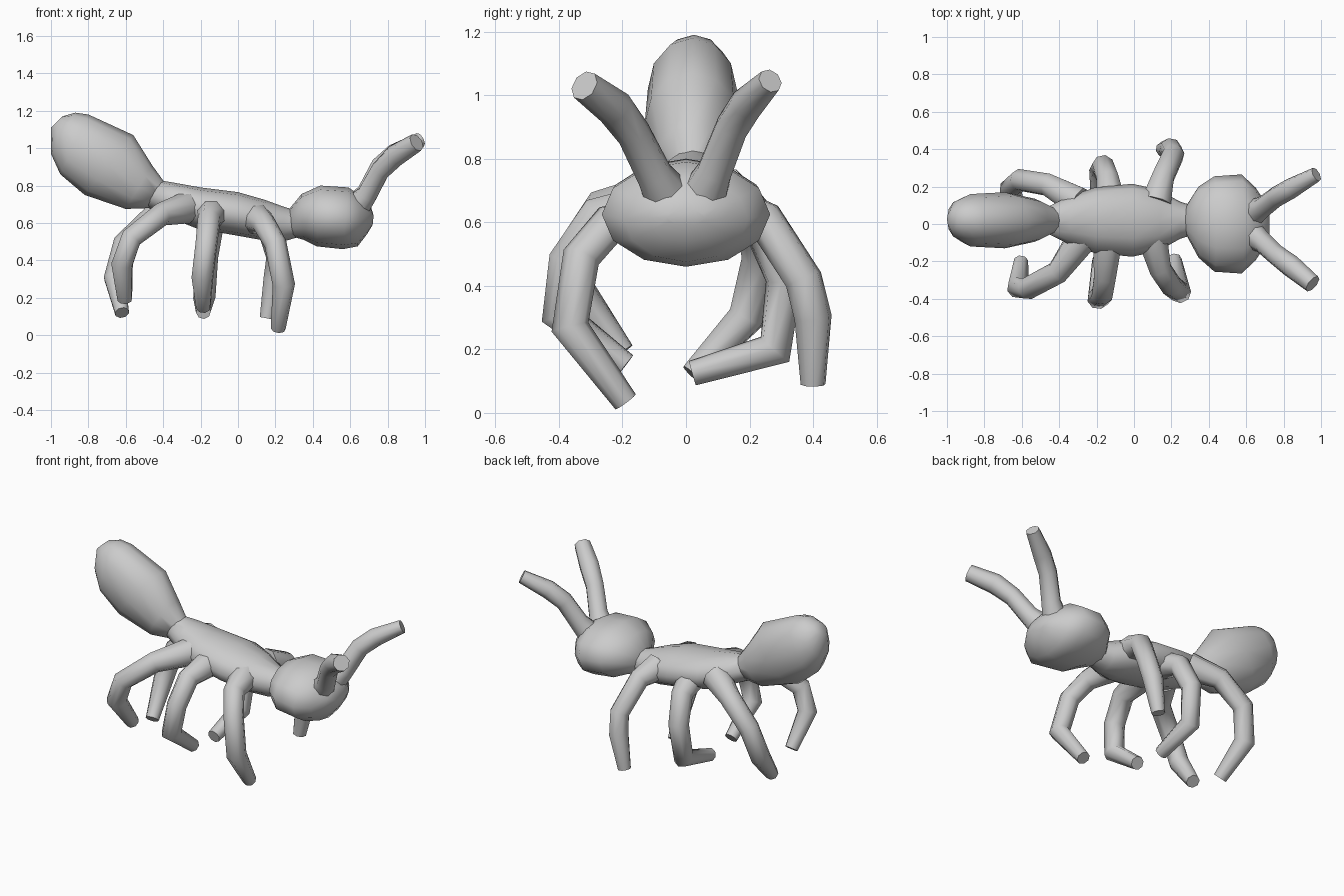
import bpy, bmesh, math
from mathutils import Vector

if "Cube" in bpy.data.objects:
    bpy.data.objects.remove(bpy.data.objects["Cube"])


def skin(name, rings, angle=65):
    """Join a list of vertex rings into a closed, smooth-shaded object."""
    bm = bmesh.new()
    loops = [[bm.verts.new(p) for p in r] for r in rings]
    n = len(loops[0])
    for a, b in zip(loops, loops[1:]):
        for i in range(n):
            j = (i + 1) % n
            bm.faces.new((a[i], a[j], b[j], b[i]))
    bm.faces.new(loops[0])
    bm.faces.new(loops[-1])
    bmesh.ops.recalc_face_normals(bm, faces=bm.faces)
    me = bpy.data.meshes.new(name)
    bm.to_mesh(me)
    bm.free()
    ob = bpy.data.objects.new(name, me)
    bpy.context.collection.objects.link(ob)
    bpy.ops.object.select_all(action='DESELECT')
    ob.select_set(True)
    bpy.context.view_layer.objects.active = ob
    bpy.ops.object.shade_smooth_by_angle(angle=math.radians(angle))
    return ob


def body(name, sections, n=12):
    """Sections: top x, top z, bottom x, bottom z, centre y, half width."""
    rings = []
    for xt, zt, xb, zb, y, w in sections:
        c = Vector(((xt + xb) / 2, y, (zt + zb) / 2))
        up = Vector(((xt - xb) / 2, 0, (zt - zb) / 2))
        rings.append([c + up * math.cos(t) + Vector((0, w * math.sin(t), 0))
                      for t in (2 * math.pi * i / n for i in range(n))])
    return skin(name, rings)


def limb(name, path, radii, n=8):
    """Tube through the path points, with mitred rings at the joints."""
    pts = [Vector(p) for p in path]
    dirs = [(b - a).normalized() for a, b in zip(pts, pts[1:])]
    prev = dirs[0]
    u = prev.orthogonal().normalized()
    rings = []
    for i, (p, r) in enumerate(zip(pts, radii)):
        t = (dirs[max(i - 1, 0)] + dirs[min(i, len(dirs) - 1)]).normalized()
        u = prev.rotation_difference(t) @ u
        prev = t
        v = t.cross(u)
        rings.append([p + r * (u * math.cos(a) + v * math.sin(a))
                      for a in (2 * math.pi * (k + .5) / n for k in range(n))])
    return skin(name, rings)


# Body segments
body("abdomen", [
    (-.38, .80, -.46, .68, .02, .06), (-.46, .91, -.60, .675, .02, .115),
    (-.56, 1.07, -.82, .75, .02, .15), (-.80, 1.18, -.95, .86, .02, .14),
    (-.87, 1.19, -1.0, .97, .025, .105), (-.94, 1.17, -1.0, 1.11, .025, .05)])
body("thorax", [
    (-.43, .83, -.50, .69, .02, .07), (-.34, .815, -.37, .63, .02, .125),
    (-.20, .79, -.22, .57, .02, .175), (0, .765, -.02, .535, .02, .195),
    (.14, .725, .12, .51, .02, .165), (.25, .685, .24, .50, .02, .10),
    (.34, .66, .34, .53, .02, .07)])
body("head", [
    (.27, .67, .28, .53, .02, .07), (.34, .755, .35, .51, .01, .19),
    (.44, .80, .42, .475, 0, .255), (.59, .79, .56, .46, 0, .265),
    (.66, .745, .64, .475, 0, .195), (.71, .69, .69, .54, 0, .12),
    (.725, .64, .72, .59, 0, .06)])

# Antennae
limb("left_antenna", [(.62, .05, .67), (.69, .09, .76), (.76, .145, .90),
                      (.84, .19, .97), (.975, .265, 1.045)],
     [.08, .058, .055, .055, .04])
limb("right_antenna", [(.62, -.05, .67), (.69, -.10, .75), (.76, -.165, .88),
                       (.84, -.225, .96), (.955, -.32, 1.03)],
     [.08, .058, .055, .06, .05])

# Legs: hip, upper joint, knee, shin, foot
legs = {
    "front_left_leg": [(.12, .12, .64), (.155, .25, .605), (.21, .37, .42),
                       (.195, .40, .30), (.155, .40, .09)],
    "front_right_leg": [(.10, -.08, .62), (.14, -.24, .595), (.20, -.33, .49),
                        (.245, -.365, .27), (.215, -.19, .035)],
    "middle_left_leg": [(-.12, .10, .64), (-.14, .24, .58), (-.165, .31, .42),
                        (-.18, .28, .20), (-.185, .02, .125)],
    "middle_right_leg": [(-.14, -.08, .65), (-.155, -.28, .62), (-.17, -.375, .48),
                         (-.19, -.40, .31), (-.185, -.19, .15)],
    "rear_left_leg": [(-.30, .12, .69), (-.46, .21, .63), (-.61, .235, .49),
                      (-.66, .19, .30), (-.62, .02, .12)],
    "rear_right_leg": [(-.28, -.08, .68), (-.41, -.26, .645), (-.57, -.345, .52),
                       (-.62, -.34, .38), (-.605, -.20, .19)],
}
for name, path in legs.items():
    limb(name, path, [.085, .063, .06, .06, .04])
